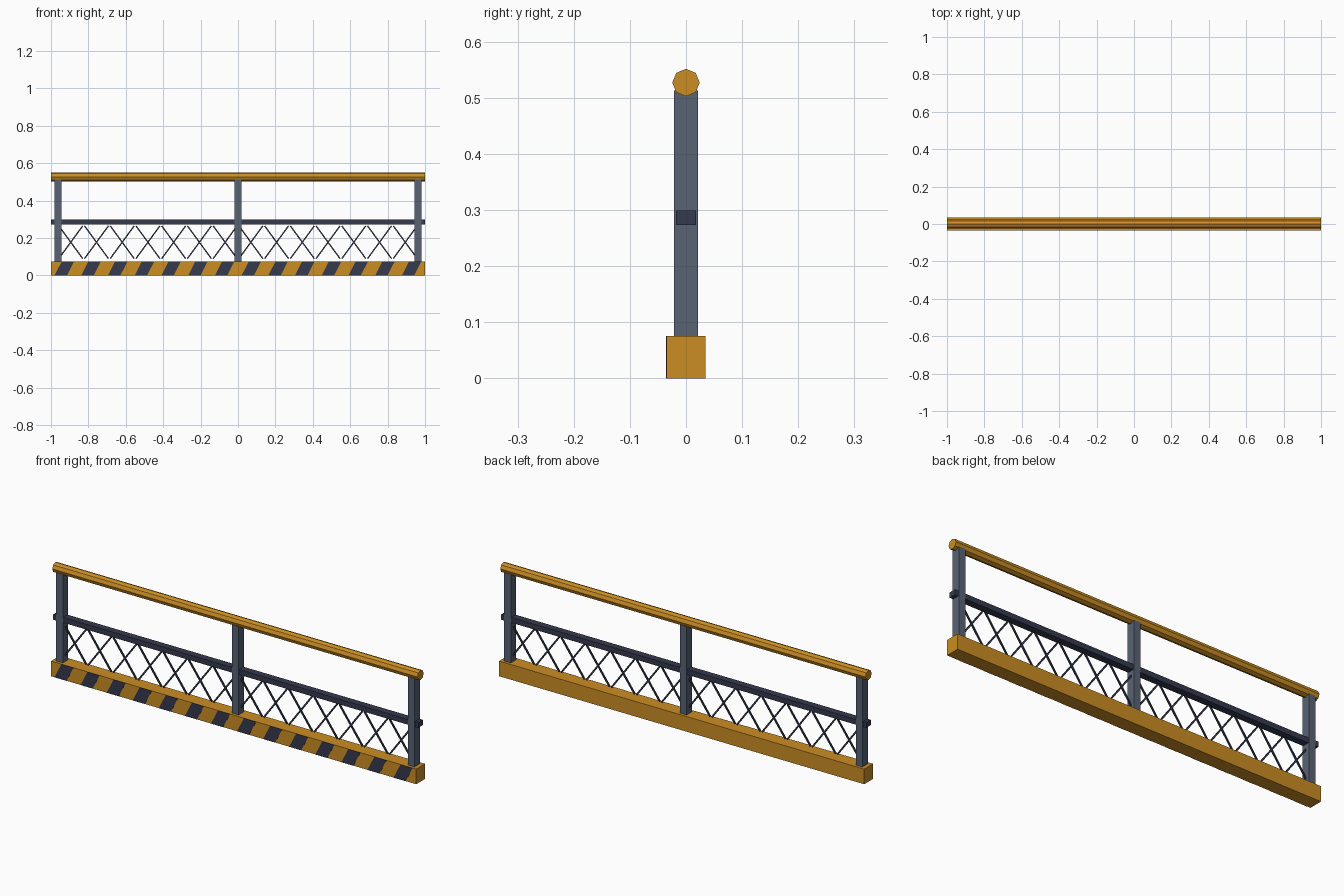
import bpy
import bmesh
import math
from mathutils import Matrix, Vector

if "Cube" in bpy.data.objects:
    bpy.data.objects.remove(bpy.data.objects["Cube"])


def material(name, rgb):
    mat = bpy.data.materials.new(name)
    mat.use_nodes = True
    mat.diffuse_color = (*rgb, 1)
    mat.node_tree.nodes["Principled BSDF"].inputs["Base Color"].default_value = (*rgb, 1)
    return mat


yellow = material("safety yellow", (0.60, 0.27, 0.018))
steel = material("slate steel", (0.10, 0.125, 0.175))
navy = material("dark navy", (0.036, 0.042, 0.075))


def finish(name, bm, mat):
    bmesh.ops.recalc_face_normals(bm, faces=bm.faces)
    mesh = bpy.data.meshes.new(name)
    bm.to_mesh(mesh)
    bm.free()
    mesh.materials.append(mat)
    obj = bpy.data.objects.new(name, mesh)
    bpy.context.collection.objects.link(obj)
    return obj


def add_box(bm, center, size, turn=0.0):
    # box turned about the y axis
    m = Matrix.Translation(center) @ Matrix.Rotation(turn, 4, 'Y') @ Matrix.Diagonal((*size, 1))
    return bmesh.ops.create_cube(bm, size=1, matrix=m)["verts"]


def box(name, center, size, mat):
    bm = bmesh.new()
    add_box(bm, center, size)
    return finish(name, bm, mat)


LENGTH = 2.0
POST_X = 0.963

# Kick board and middle rail
BASE_H, BASE_D = 0.075, 0.069
box("kick_board", (0, 0, BASE_H / 2), (LENGTH, BASE_D, BASE_H), yellow)
box("middle_rail", (0, 0, 0.286), (LENGTH, 0.035, 0.026), navy)

# Slanted hazard stripes on the front of the kick board
STRIPES, SLANT = 14, 0.038
pitch = LENGTH / STRIPES
bm = bmesh.new()
for i in range(STRIPES):
    x = -LENGTH / 2 + (i + 0.5) * pitch
    verts = add_box(bm, (x, -BASE_D / 2, BASE_H / 2), (0.066, 0.002, BASE_H))
    for v in verts:
        v.co.x += SLANT * (v.co.z / BASE_H - 0.5)
finish("hazard_stripes", bm, navy)

# Posts
for name, x in (("right_post", -POST_X), ("middle_post", 0), ("left_post", POST_X)):
    box(name, (x, 0, 0.293), (0.036, 0.042, 0.44), steel)

# Octagonal hand rail
bm = bmesh.new()
bmesh.ops.create_cone(bm, cap_ends=True, segments=8, radius1=0.0245, radius2=0.0245,
                      depth=LENGTH,
                      matrix=Matrix.Translation((0, 0, 0.527)) @ Matrix.Rotation(math.pi / 2, 4, 'Y'))
finish("hand_rail", bm, yellow)

# Crossed wire infill, seven crosses in each bay
CELLS, LOW, HIGH, HALF = 7, 0.09, 0.265, 0.064
cell = POST_X / CELLS
bm = bmesh.new()
for i in range(2 * CELLS):
    x = -POST_X + (i + 0.5) * cell
    for side in (-1, 1):
        run = Vector((2 * HALF * side, 0, HIGH - LOW))
        add_box(bm, (x, 0, (LOW + HIGH) / 2), (0.007, 0.007, run.length),
                math.atan2(run.x, run.z))
finish("wire_lattice", bm, navy)
